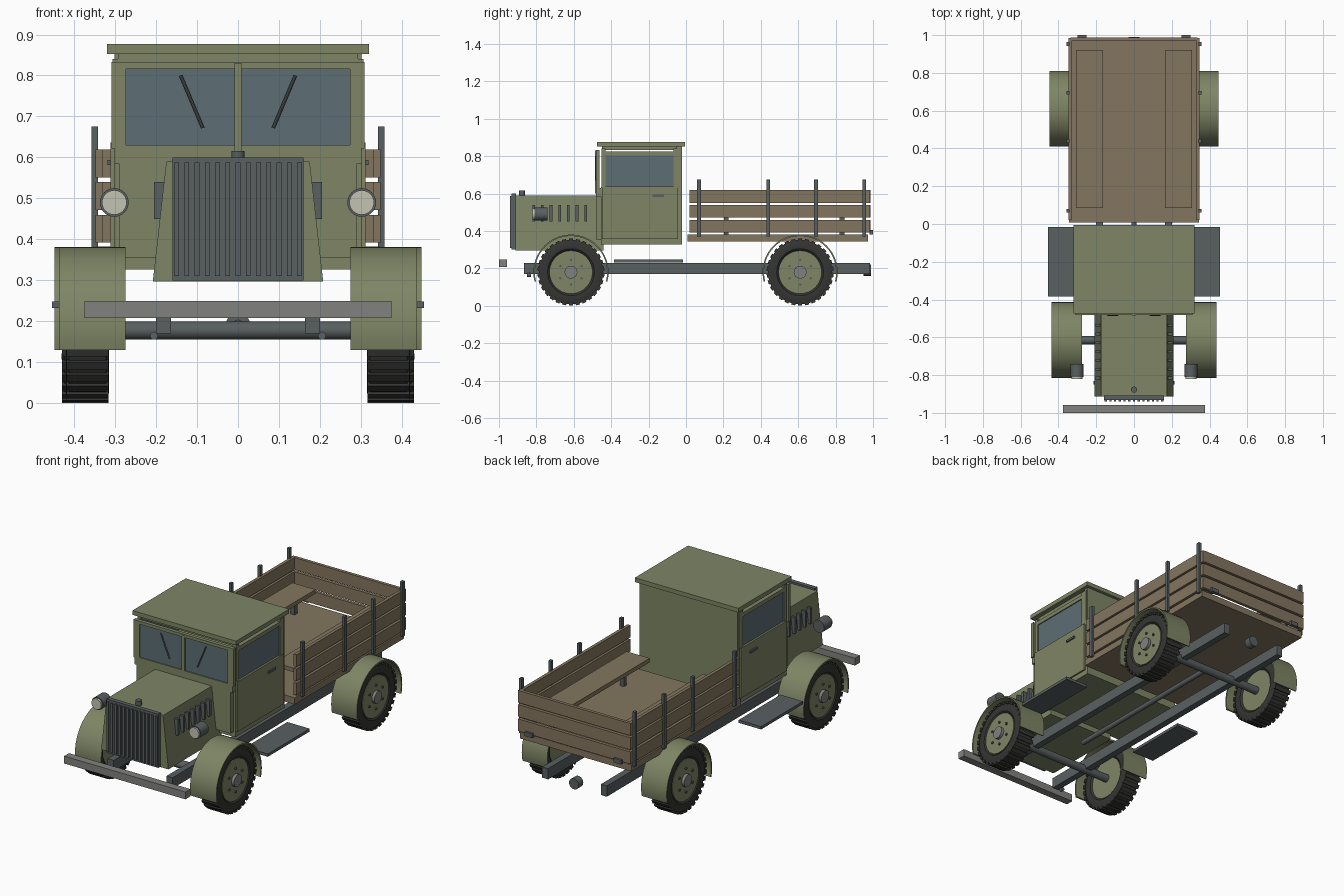
import bpy, bmesh
from math import sin, cos, pi, radians
from mathutils import Matrix, Vector

if "Cube" in bpy.data.objects:
    bpy.data.objects.remove(bpy.data.objects["Cube"])


def mat(name, r, g, b):
    m = bpy.data.materials.new(name)
    m.diffuse_color = (r, g, b, 1)
    m.use_nodes = True
    m.node_tree.nodes["Principled BSDF"].inputs["Base Color"].default_value = m.diffuse_color
    return m


GREEN = mat("olive_paint", 0.21, 0.235, 0.13)
WOOD = mat("wood", 0.23, 0.18, 0.115)
DARK = mat("dark_metal", 0.10, 0.115, 0.12)
STEEL = mat("steel", 0.22, 0.22, 0.21)
RUBBER = mat("rubber", 0.035, 0.035, 0.033)
GLASS = mat("glass", 0.11, 0.155, 0.175)
LENS = mat("lens", 0.55, 0.55, 0.45)


def finish(bm, name, m, smooth=False):
    bmesh.ops.recalc_face_normals(bm, faces=bm.faces[:])
    me = bpy.data.meshes.new(name)
    bm.to_mesh(me)
    bm.free()
    ob = bpy.data.objects.new(name, me)
    bpy.context.collection.objects.link(ob)
    me.materials.append(m)
    if smooth:
        bpy.ops.object.select_all(action='DESELECT')
        ob.select_set(True)
        bpy.context.view_layer.objects.active = ob
        bpy.ops.object.shade_smooth_by_angle(angle=radians(35))
    return ob


def add_box(bm, x, y, z, pre=Matrix.Identity(4)):
    c = Vector([(a + b) / 2 for a, b in (x, y, z)])
    s = [abs(b - a) for a, b in (x, y, z)]
    bmesh.ops.create_cube(bm, size=1, matrix=pre @ Matrix.Translation(c) @ Matrix.Diagonal((*s, 1)))


def box(name, x, y, z, m):
    bm = bmesh.new()
    add_box(bm, x, y, z)
    return finish(bm, name, m)


def side(s, a, b):
    return tuple(sorted((s * a, s * b)))


def rod(name, p, q, r, m, n=24):
    p, q = Vector(p), Vector(q)
    bm = bmesh.new()
    d = q - p
    rot = d.to_track_quat('Z', 'Y').to_matrix().to_4x4()
    bmesh.ops.create_cone(bm, cap_ends=True, segments=n, radius1=r, radius2=r, depth=d.length,
                          matrix=Matrix.Translation((p + q) / 2) @ rot)
    return finish(bm, name, m, True)


def prism(name, pts, y0, y1, m):
    """extrude an xz outline along y"""
    bm = bmesh.new()
    f = bm.faces.new([bm.verts.new((x, y0, z)) for x, z in pts])
    ext = bmesh.ops.extrude_face_region(bm, geom=[f])
    bmesh.ops.translate(bm, vec=(0, y1 - y0, 0), verts=[v for v in ext['geom'] if isinstance(v, bmesh.types.BMVert)])
    return finish(bm, name, m)


def sweep(name, prof, cy, cz, a0, a1, n, m):
    """sweep a closed (x, radius) profile round an x axis"""
    bm = bmesh.new()
    full = abs(a1 - a0 - 2 * pi) < 1e-4
    rings = []
    for i in range(n if full else n + 1):
        a = a0 + (a1 - a0) * i / n
        rings.append([bm.verts.new((x, cy + r * cos(a), cz + r * sin(a))) for x, r in prof])
    k = len(prof)
    for i in range(n):
        A, B = rings[i], rings[(i + 1) % len(rings)]
        for j in range(k):
            bm.faces.new((A[j], A[(j + 1) % k], B[(j + 1) % k], B[j]))
    if not full:
        bm.faces.new(rings[0])
        bm.faces.new(rings[-1])
    return finish(bm, name, m, True)


# wheels, axles and fenders
WZ = 0.18
for end, cy, off, fx in (("front", -0.615, 0, (0.275, 0.437)), ("rear", 0.61, 0.01, (0.29, 0.448))):
    rod(end + "_axle", (-0.35, cy, WZ - 0.002), (0.35, cy, WZ - 0.002), 0.022, DARK)
    for s in (-1, 1):
        n = end + ("_left_" if s < 0 else "_right_")
        tyre = [(0.33, 0.112), (0.318, 0.125), (0.315, 0.155), (0.322, 0.172),
                (0.413, 0.172), (0.42, 0.155), (0.417, 0.125), (0.405, 0.112)]
        sweep(n + "tyre", [(s * (x + off), r) for x, r in tyre], cy, WZ, 0, 2 * pi, 48, RUBBER)
        bm = bmesh.new()
        for i in range(30):
            pre = Matrix.Translation((0, cy, WZ)) @ Matrix.Rotation(2 * pi * i / 30, 4, 'X')
            add_box(bm, side(s, 0.316 + off, 0.419 + off), (-0.011, 0.011), (0.165, 0.179), pre)
        finish(bm, n + "tyre_tread", RUBBER)
        rod(n + "rim", (s * (0.325 + off), cy, WZ), (s * (0.414 + off), cy, WZ), 0.115, GREEN, 40)
        rod(n + "hub", (s * (0.40 + off), cy, WZ), (s * (0.43 + off), cy, WZ), 0.034, STEEL)
        for i in range(6):
            a = i * pi / 3 + pi / 6
            y, z = cy + 0.066 * cos(a), WZ + 0.066 * sin(a)
            rod(n + "wheel_nut", (s * (0.41 + off), y, z), (s * (0.421 + off), y, z), 0.007, DARK, 8)
        a, b = fx[0] * s, fx[1] * s
        sweep(n + "fender", [(a, 0.193), (b, 0.193), (b, 0.201), (a, 0.201)], cy, WZ,
              radians(-14.5), radians(194.5), 32, GREEN)

# chassis
for s in (-1, 1):
    box("chassis_rail", side(s, 0.163, 0.2), (-0.865, 0.985), (0.17, 0.23), DARK)
    rod("spring_eye", (s * 0.205, -0.85, 0.165), (s * 0.205, -0.83, 0.165), 0.01, DARK, 12)
    box("running_board", side(s, 0.315, 0.454), (-0.385, -0.015), (0.232, 0.248), DARK)
rod("drive_shaft", (0, -0.42, 0.19), (0, 0.61, 0.19), 0.014, DARK, 16)
rod("tow_hitch", (0, 0.95, 0.19), (0, 0.99, 0.19), 0.03, DARK)
box("front_bumper", (-0.375, 0.375), (-1.0, -0.957), (0.208, 0.249), STEEL)

# engine hood and grille
prism("hood", [(-0.208, 0.297), (0.208, 0.297), (0.175, 0.59), (-0.175, 0.59)], -0.912, -0.44, GREEN)
box("grille", (-0.16, 0.16), (-0.932, -0.908), (0.3, 0.6), DARK)
for i in range(13):
    x = -0.15 + i * 0.025
    box("grille_bar", (x - 0.006, x + 0.006), (-0.94, -0.93), (0.31, 0.588), DARK)
rod("radiator_cap", (0, -0.877, 0.585), (0, -0.877, 0.616), 0.016, DARK)
for s in (-1, 1):
    for i in range(7):
        y = -0.815 + i * 0.0465
        box("hood_louvre", side(s, 0.175, 0.205), (y - 0.007, y + 0.007), (0.45, 0.54), DARK)
    rod("headlight_shell", (s * 0.302, -0.81, 0.49), (s * 0.302, -0.74, 0.49), 0.035, DARK, 32)
    rod("headlight_lens", (s * 0.302, -0.82, 0.49), (s * 0.302, -0.80, 0.49), 0.03, LENS, 32)

# cab
box("cowl", (-0.29, 0.29), (-0.482, -0.44), (0.355, 0.588), GREEN)
box("cab_lower", (-0.302, 0.302), (-0.455, -0.022), (0.327, 0.635), GREEN)
box("cab_back_wall", (-0.302, 0.302), (-0.05, -0.022), (0.6, 0.855), GREEN)
box("cab_header", (-0.293, 0.293), (-0.45, -0.022), (0.832, 0.857), GREEN)
box("roof", (-0.32, 0.32), (-0.475, -0.005), (0.853, 0.877), GREEN)
for s in (-1, 1):
    box("door", side(s, 0.295, 0.311), (-0.45, -0.042), (0.357, 0.637), GREEN)
    box("door_handle", side(s, 0.308, 0.319), (-0.18, -0.118), (0.582, 0.594), DARK)
    box("front_pillar", side(s, 0.283, 0.306), (-0.452, -0.43), (0.63, 0.84), GREEN)
    box("rear_pillar", side(s, 0.283, 0.306), (-0.068, -0.03), (0.63, 0.84), GREEN)
    box("window_top_rail", side(s, 0.283, 0.306), (-0.45, -0.03), (0.803, 0.825), GREEN)
    box("side_window", side(s, 0.29, 0.3), (-0.435, -0.06), (0.63, 0.808), GLASS)
    # windshield half
    box("windshield_glass", side(s, 0.004, 0.277), (-0.476, -0.466), (0.622, 0.82), GLASS)
    box("windshield_post", side(s, 0.273, 0.309), (-0.482, -0.462), (0.622, 0.83), GREEN)
    rod("wiper", (s * 0.14, -0.482, 0.8), (s * 0.086, -0.482, 0.672), 0.004, DARK, 8)
box("windshield_divider", (-0.008, 0.008), (-0.486, -0.464), (0.6, 0.83), GREEN)
box("windshield_top", (-0.309, 0.309), (-0.482, -0.462), (0.816, 0.833), GREEN)
box("windshield_sill", (-0.302, 0.302), (-0.482, -0.45), (0.585, 0.63), GREEN)

# cargo bed
box("bed_floor", (-0.345, 0.345), (0.008, 0.972), (0.345, 0.382), WOOD)
for z in (0.392, 0.472, 0.551):
    for s in (-1, 1):
        box("side_slat", side(s, 0.33, 0.348), (0.02, 0.985), (z, z + 0.068), WOOD)
    box("tailgate_slat", (-0.335, 0.335), (0.969, 0.987), (z, z + 0.068), WOOD)
for s in (-1, 1):
    for y in (0.07, 0.44, 0.695, 0.953):
        box("side_stake", side(s, 0.342, 0.358), (y - 0.01, y + 0.01), (0.37, 0.675), DARK)
    box("tailgate_hinge", side(s, 0.252, 0.298), (0.98, 1.0), (0.382, 0.405), DARK)
    box("bench_seat", side(s, 0.165, 0.308), (0.085, 0.92), (0.48, 0.503), WOOD)
    for y in (0.215, 0.835):
        box("bench_leg", side(s, 0.225, 0.25), (y - 0.013, y + 0.013), (0.38, 0.482), DARK)
